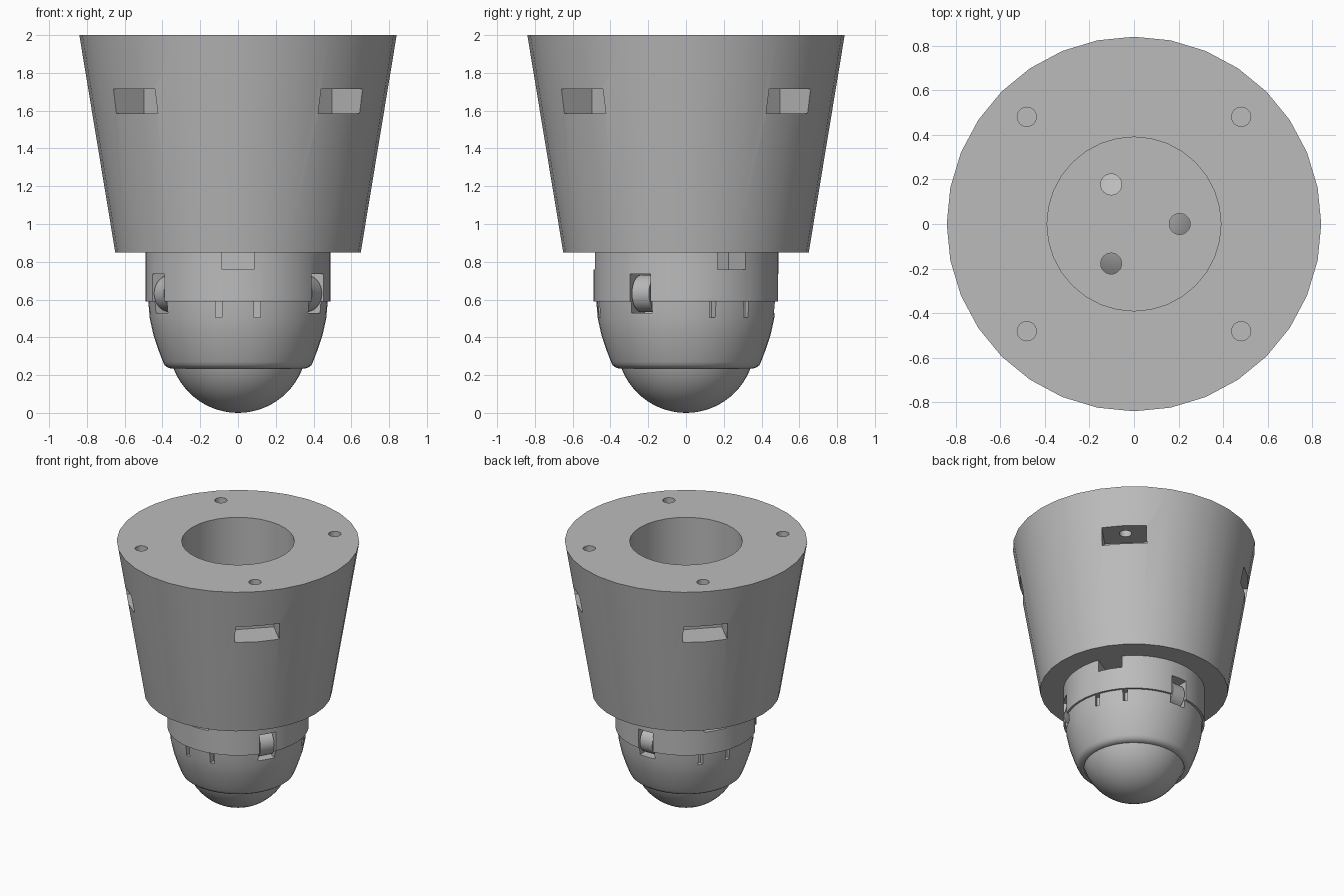
import bpy
import bmesh
import math
from mathutils import Matrix, Vector

cube = bpy.data.objects.get("Cube")
if cube:
    bpy.data.objects.remove(cube, do_unlink=True)

grey = bpy.data.materials.new("light grey")
grey.use_nodes = True
grey.diffuse_color = (0.5, 0.5, 0.5, 1)
grey.node_tree.nodes["Principled BSDF"].inputs["Base Color"].default_value = (0.5, 0.5, 0.5, 1)


def finish(name, bm):
    mesh = bpy.data.meshes.new(name)
    bmesh.ops.recalc_face_normals(bm, faces=bm.faces)
    bm.to_mesh(mesh)
    bm.free()
    mesh.materials.append(grey)
    obj = bpy.data.objects.new(name, mesh)
    bpy.context.collection.objects.link(obj)
    return obj


def lathe(name, profile, steps):
    """Solid of revolution; the profile starts and ends on the axis."""
    bm = bmesh.new()
    verts = [bm.verts.new((r, 0, z)) for r, z in profile]
    edges = [bm.edges.new(pair) for pair in zip(verts, verts[1:])]
    bmesh.ops.spin(bm, geom=verts + edges, cent=(0, 0, 0), axis=(0, 0, 1),
                   angle=math.tau, steps=steps, use_merge=True)
    bmesh.ops.remove_doubles(bm, verts=bm.verts, dist=0.0005)
    return finish(name, bm)


def block(name, angle, r0, r1, half, z0, z1, offset=0):
    """Box reaching from radius r0 to r1 in the given direction."""
    bm = bmesh.new()
    place = (Matrix.Rotation(math.radians(angle), 4, 'Z')
             @ Matrix.Translation(((r0 + r1) / 2, offset, (z0 + z1) / 2))
             @ Matrix.Diagonal((r1 - r0, 2 * half, z1 - z0, 1)))
    bmesh.ops.create_cube(bm, size=1, matrix=place)
    return finish(name, bm)


def rod(name, centre, radius, depth, turn=Matrix.Identity(4), segments=24):
    bm = bmesh.new()
    bmesh.ops.create_cone(bm, cap_ends=True, segments=segments, radius1=radius,
                          radius2=radius, depth=depth,
                          matrix=Matrix.Translation(centre) @ turn)
    return finish(name, bm)


def cut(target, cutter):
    cutter.hide_render = True
    mod = target.modifiers.new("cut", 'BOOLEAN')
    mod.operation = 'DIFFERENCE'
    mod.solver = 'EXACT'
    mod.object = cutter
    bpy.context.view_layer.objects.active = target
    bpy.ops.object.modifier_apply(modifier=mod.name)
    bpy.data.objects.remove(cutter, do_unlink=True)


def polar(radius, angle, z):
    a = math.radians(angle)
    return Vector((radius * math.cos(a), radius * math.sin(a), z))


# Tapered leg with a deep bore
leg = lathe("tapered_leg", [(0, 0.95), (0.39, 0.95), (0.39, 2), (0.84, 2),
                            (0.65, 0.85), (0, 0.85)], 32)

# Ball cup with collar, rounded skirt and spherical socket
BALL_Z, BALL_R, SOCKET_R = 0.37, 0.365, 0.372
low = math.asin((0.235 - BALL_Z) / SOCKET_R)
socket = []
for i in range(17):
    a = low + (math.pi / 2 - low) * i / 16
    socket.append((SOCKET_R * math.cos(a), BALL_Z + SOCKET_R * math.sin(a)))
socket[-1] = (0, BALL_Z + SOCKET_R)
skirt = [(0.475, 0.59), (0.467, 0.5), (0.447, 0.41), (0.42, 0.33), (0.397, 0.27),
         (0.388, 0.252), (0.372, 0.24), (0.355, 0.235)]
cup = lathe("ball_cup", [(0, 0.85), (0.49, 0.85), (0.49, 0.59)] + skirt + socket, 48)

# Nut pockets and the screw holes leading down to them
for angle in (45, 135, 225, 315):
    cut(leg, block("pocket_cutter", angle, 0.55, 1, 0.155, 1.585, 1.715))
    cut(leg, rod("screw_cutter", polar(0.68, angle, 1.88), 0.043, 0.4))

# Three holes through the floor of the bore into the socket
for angle in (0, 120, 240):
    for part in (leg, cup):
        cut(part, rod("floor_hole_cutter", polar(0.205, angle, 0.82), 0.047, 0.36))

# Collar notches, each above a pair of thin slots
for angle in (-90, 30, 150):
    cut(cup, block("notch_cutter", angle, 0.3, 0.6, 0.086, 0.76, 0.9))
    for side in (-1, 1):
        cut(cup, block("slot_cutter", angle, 0.42, 0.48, 0.016, 0.505, 0.59, 0.102 * side))

# Roller windows and the rollers resting on the ball
for number, angle in enumerate((-30, 90, 210), 1):
    cut(cup, block("window_cutter", angle, 0.27, 0.6, 0.063, 0.53, 0.735))
    turn = Matrix.Rotation(math.radians(angle), 4, 'Z') @ Matrix.Rotation(math.pi / 2, 4, 'X')
    rod(f"roller_{number}", polar(0.385, angle, 0.632), 0.098, 0.104, turn, 32)

# Ball
bm = bmesh.new()
bmesh.ops.create_uvsphere(bm, u_segments=48, v_segments=32, radius=BALL_R,
                          matrix=Matrix.Translation((0, 0, BALL_Z - 0.005)))
finish("ball", bm)

# Smooth curved surfaces, crisp edges
bpy.ops.object.select_all(action='DESELECT')
for obj in bpy.context.collection.objects:
    if obj.type == 'MESH':
        obj.select_set(True)
        bpy.context.view_layer.objects.active = obj
bpy.ops.object.shade_smooth_by_angle(angle=math.radians(30))
